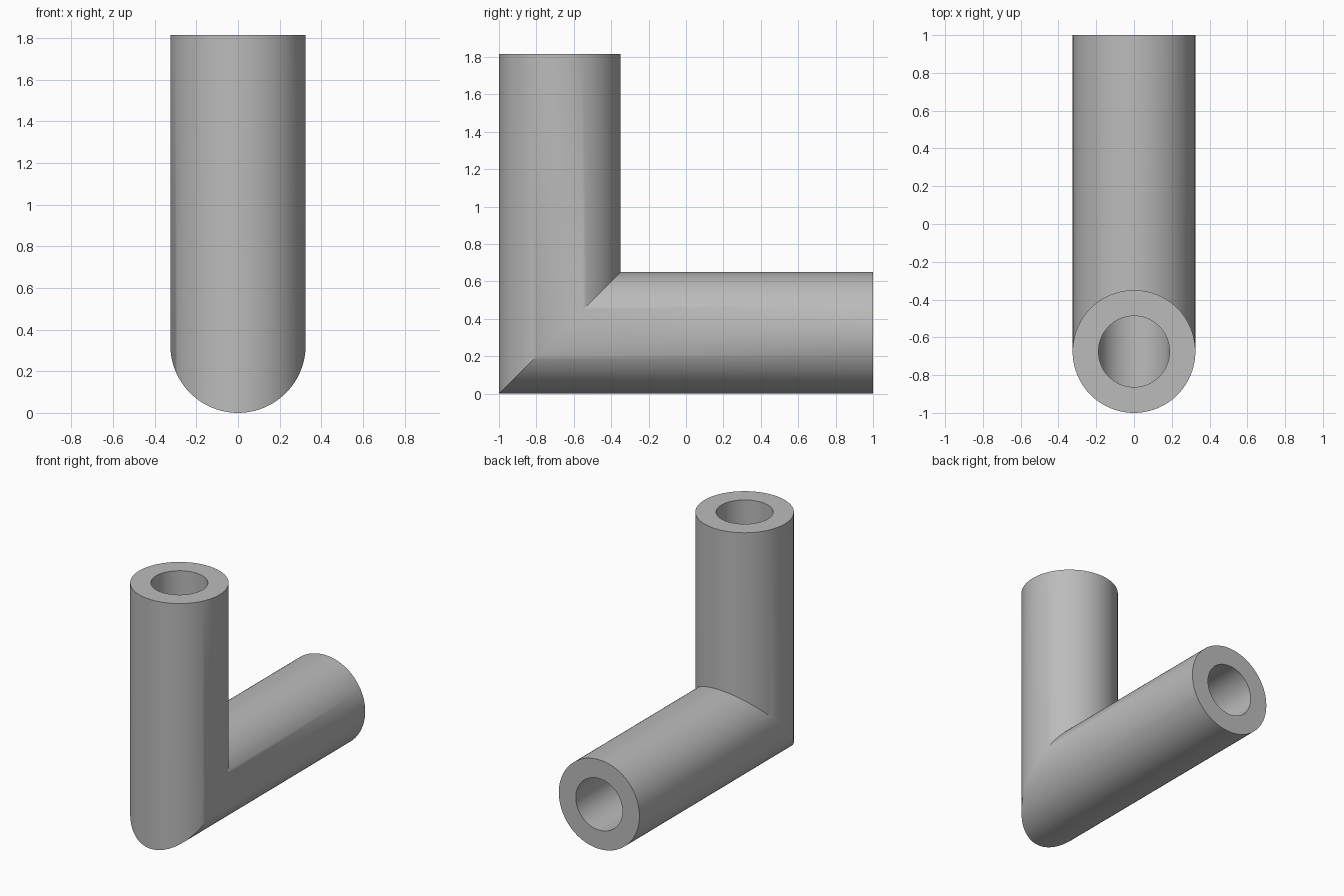
import bpy
import bmesh
from math import cos, sin, tau, radians

OUTER, INNER = 0.325, 0.188      # pipe and bore radii
AXIS_Y, AXIS_Z = -0.675, 0.325   # where the two pipe axes meet
TOP, BACK = 1.815, 1.0           # open ends
SIDES = 96

cube = bpy.data.objects.get("Cube")
if cube:
    bpy.data.objects.remove(cube, do_unlink=True)

grey = bpy.data.materials.new("plain grey")
grey.use_nodes = True
colour = (0.5, 0.5, 0.5, 1)
grey.diffuse_color = colour
grey.node_tree.nodes["Principled BSDF"].inputs["Base Color"].default_value = colour

bm = bmesh.new()


def ring(radius, place):
    """One cross-section ring; place is 'top', 'mitre' or 'back'."""
    verts = []
    for i in range(SIDES):
        a = tau * i / SIDES
        x, d = radius * cos(a), radius * sin(a)
        y = BACK if place == "back" else AXIS_Y + d
        z = TOP if place == "top" else AXIS_Z + d
        verts.append(bm.verts.new((x, y, z)))
    return verts


# Outer skin down and out to the back, then the bore back up to the top
rings = [ring(OUTER, p) for p in ("top", "mitre", "back")]
rings += [ring(INNER, p) for p in ("back", "mitre", "top")]
for a, b in zip(rings, rings[1:] + rings[:1]):
    for i in range(SIDES):
        j = (i + 1) % SIDES
        bm.faces.new((a[i], a[j], b[j], b[i]))
bmesh.ops.recalc_face_normals(bm, faces=bm.faces)

mesh = bpy.data.meshes.new("elbow_pipe")
bm.to_mesh(mesh)
bm.free()
mesh.materials.append(grey)
pipe = bpy.data.objects.new("elbow_pipe", mesh)
bpy.context.collection.objects.link(pipe)

# Smooth walls with a crisp mitre and crisp rims
bpy.ops.object.select_all(action="DESELECT")
pipe.select_set(True)
bpy.context.view_layer.objects.active = pipe
bpy.ops.object.shade_smooth_by_angle(angle=radians(30))
